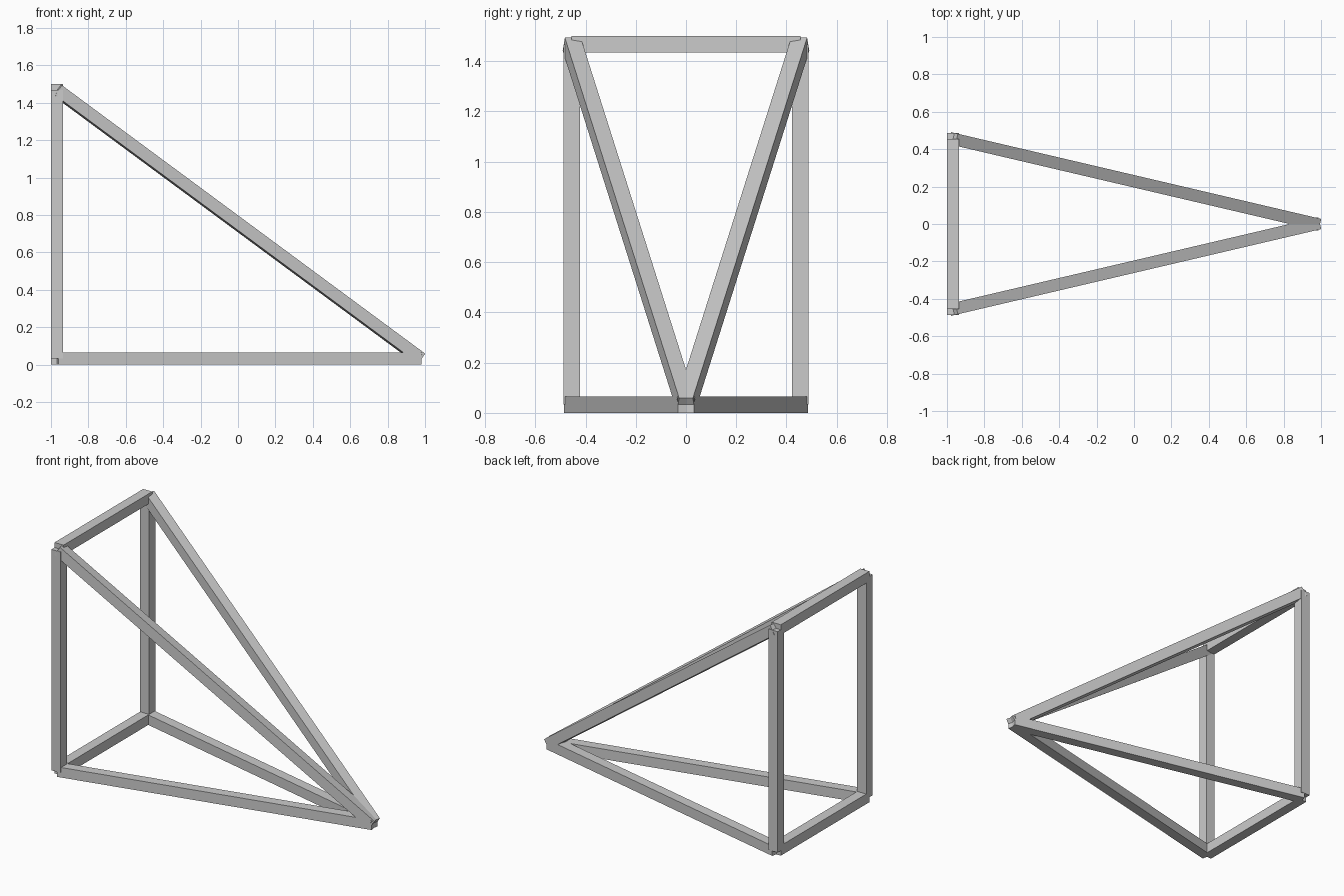
import bpy
from mathutils import Vector, Matrix

cube = bpy.data.objects.get("Cube")
if cube:
    bpy.data.objects.remove(cube, do_unlink=True)

THICK = 0.065
HALF = THICK / 2

# Single grey for the whole frame
grey = bpy.data.materials.new("light grey")
grey.use_nodes = True
colour = (0.6, 0.6, 0.6, 1)
grey.diffuse_color = colour
grey.node_tree.nodes["Principled BSDF"].inputs["Base Color"].default_value = colour


def beam(name, start, end):
    """Square bar between two joints, with its sides kept upright."""
    start, end = Vector(start), Vector(end)
    along = (end - start).normalized()
    guide = Vector((0, 0, 1)) if abs(along.z) < 0.99 else Vector((1, 0, 0))
    side = guide.cross(along).normalized()
    up = along.cross(side)
    bpy.ops.mesh.primitive_cube_add(size=1)
    bar = bpy.context.object
    bar.name = bar.data.name = name
    turn = Matrix((along, side, up)).transposed().to_4x4()
    size = Matrix.Diagonal(((end - start).length, THICK, THICK, 1))
    bar.data.transform(turn @ size)
    bar.location = (start + end) / 2
    bar.data.materials.append(grey)


# Joint positions
back_x, side_y = -1 + HALF, 0.455
low, high = HALF, 1.5 - HALF
tip = (0.975, 0, low)

# Posts, floor beams and sloping beams on both sides
for side_name, y in (("right", -side_y), ("left", side_y)):
    foot, top = (back_x, y, low), (back_x, y, high)
    beam(side_name + "_post", foot, top)
    beam(side_name + "_floor_beam", foot, tip)
    beam(side_name + "_sloping_beam", top, tip)

# Cross bars joining the two sides
for name, z in (("bottom_cross_bar", low), ("top_cross_bar", high)):
    beam(name, (back_x, -side_y, z), (back_x, side_y, z))
